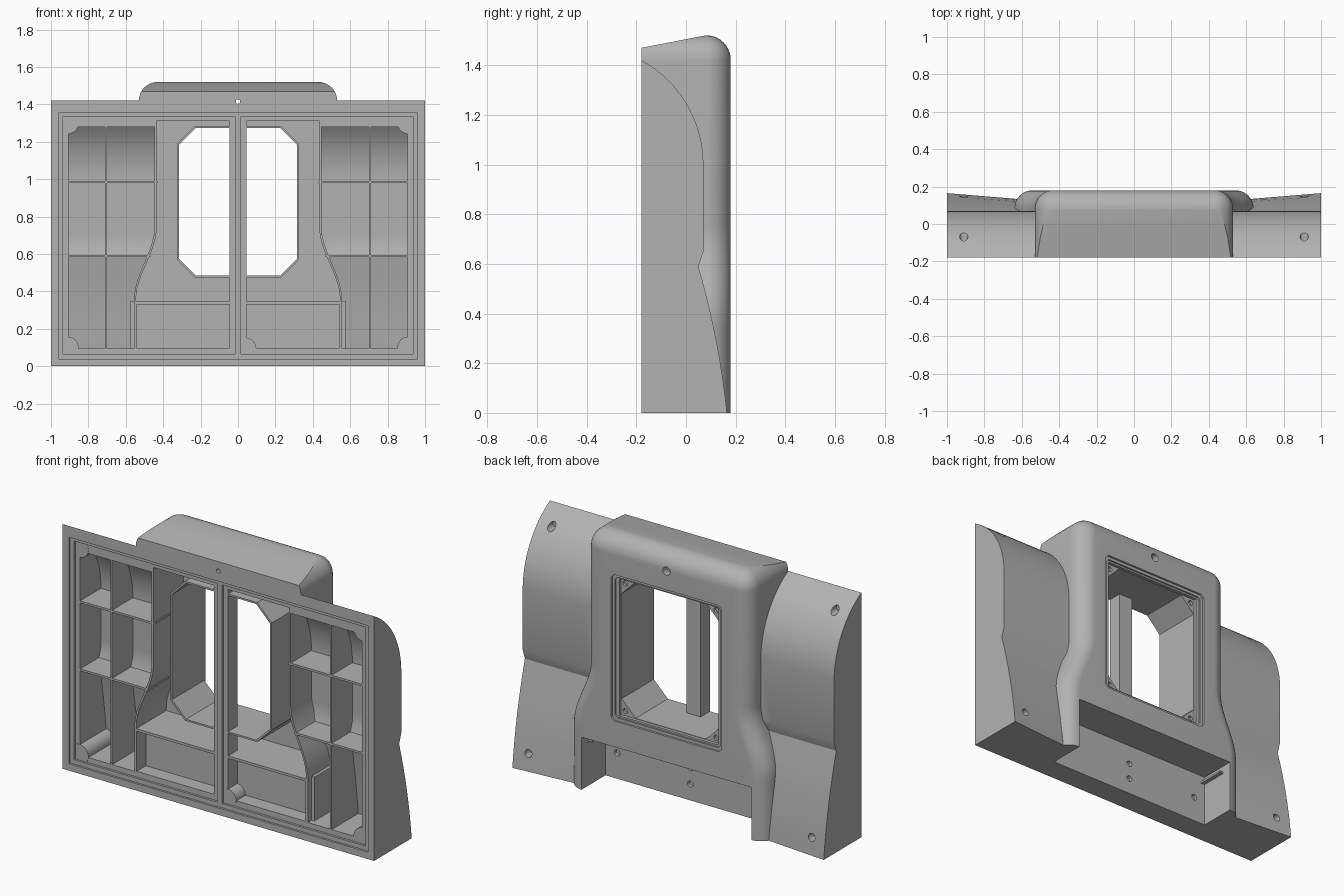
import bpy, bmesh, math

if "Cube" in bpy.data.objects:
    bpy.data.objects.remove(bpy.data.objects["Cube"])

grey = bpy.data.materials.new("plain_grey")
grey.use_nodes = True
grey.diffuse_color = (0.45, 0.45, 0.45, 1)
grey.node_tree.nodes["Principled BSDF"].inputs["Base Color"].default_value = (0.45, 0.45, 0.45, 1)


# ---------- helpers ----------
def loft(name, rings):
    """Closed solid through rings of equal point count."""
    bm = bmesh.new()
    vs = [[bm.verts.new(p) for p in r] for r in rings]
    n = len(rings[0])
    for a, b in zip(vs, vs[1:]):
        for i in range(n):
            j = (i + 1) % n
            bm.faces.new((a[i], a[j], b[j], b[i]))
    bm.faces.new(vs[0])
    bm.faces.new(vs[-1])
    bmesh.ops.recalc_face_normals(bm, faces=bm.faces)
    me = bpy.data.meshes.new(name)
    bm.to_mesh(me)
    bm.free()
    me.materials.append(grey)
    ob = bpy.data.objects.new(name, me)
    bpy.context.collection.objects.link(ob)
    return ob


def prism(name, outline, y0, y1):
    return loft(name, [[(x, y, z) for x, z in outline] for y in (y0, y1)])


def box(name, x0, x1, y0, y1, z0, z1):
    return prism(name, [(x0, z0), (x1, z0), (x1, z1), (x0, z1)], y0, y1)


def rod(name, x, z, r, y0, y1, n=20):
    ring = [(x + r * math.cos(math.tau * i / n), z + r * math.sin(math.tau * i / n)) for i in range(n)]
    return prism(name, ring, y0, y1)


def octagon(h, z0, z1, c):
    return [(h, z0 + c), (h, z1 - c), (h - c, z1), (c - h, z1),
            (-h, z1 - c), (-h, z0 + c), (c - h, z0), (h - c, z0)]


def combine(target, tool, op="DIFFERENCE"):
    m = target.modifiers.new("bool", "BOOLEAN")
    m.operation, m.solver, m.object = op, "EXACT", tool
    bpy.context.view_layer.objects.active = target
    bpy.ops.object.modifier_apply(modifier=m.name)
    bpy.data.objects.remove(tool)


# ---------- shape rules ----------
R = 0.478                                   # radius of the wing's curved top


def body_half(z):
    """Half width of the centre body, flaring toward the legs."""
    t = min(max((0.74 - z) / 0.38, 0), 1)
    return 0.53 + 0.11 * t * t * (3 - 2 * t)


def wing_back(z, x=1.0, skin=0.0):
    """Depth of the wing's back surface at a height."""
    if z <= 0.59:
        t = z / 0.59
        foot = 0.165 if x > 0.9 else 0.132
        return 0.05 + (foot - 0.05) * (1 - 0.52 * t - 0.48 * t * t) - skin
    if z <= 1.0:
        return 0.05 + 0.02 * min((z - 0.59) / 0.06, 1) - skin
    return 0.07 - R + math.sqrt((R - skin) ** 2 - (z - 1) ** 2)


low = [0.59 * i / 8 for i in range(9)] + [0.65]
arc = [1 + R * math.sin(math.radians(72 * i / 20)) for i in range(21)]

# ---------- outer shell ----------
rings = []
for z in [-0.1] + low + arc:
    a, b = wing_back(max(z, 0)), wing_back(max(z, 0), 0.6)
    rings.append([(-1, -0.4, z), (1, -0.4, z), (1, a, z), (0.6, b, z), (-0.6, b, z), (-1, a, z)])
shell = loft("shell", rings)


def body_ring(y, d):
    side = [(body_half(z) - d, z) for z in [-0.1] + [0.34 + 0.42 * i / 16 for i in range(17)]]
    r = 0.1 - d
    side += [(0.43 + r * math.cos(math.pi / 16 * i), 1.42 + r * math.sin(math.pi / 16 * i)) for i in range(9)]
    return [(x, y, z) for x, z in side] + [(-x, y, z) for x, z in reversed(side)]


F = 0.098
fillet = [(0.18 - F + F * math.sin(math.pi / 20 * i), F * (1 - math.cos(math.pi / 20 * i))) for i in range(11)]
body = loft("body", [body_ring(y, d) for y, d in [(-0.4, 0)] + fillet])
combine(body, loft("slope", [[(x, 0.08, 1.52), (x, -0.5, 1.408), (x, -0.5, 1.8), (x, 0.08, 1.8)] for x in (-1, 1)]))
combine(shell, body, "UNION")
combine(shell, box("front_trim", -2, 2, -1, -0.18, -1, 2))
combine(shell, box("base_trim", -2, 2, -1, 1, -1, 0))

# notch between the legs
combine(shell, box("notch", -0.545, 0.545, -0.04, 1, -0.5, 0.305))

# stepped front rim
combine(shell, box("rim_step", -0.96, 0.96, -1, -0.168, 0.04, 1.355))
for s in (-1, 1):
    x0, x1 = sorted((0.015 * s, 0.935 * s))
    combine(shell, box("cover_step", x0, x1, -1, -0.155, 0.065, 1.335))

# hollow wings, centre and lower pockets
zs = [0.095] + [z for z in low if z > 0.12] + [0.7, 0.74] + [z for z in arc if z < 1.27] + [1.28]
for s in (-1, 1):
    rings = []
    for z in zs:
        a, y = s * (body_half(z) - 0.083), wing_back(z, 0.6, 0.035)
        rings.append([(a, -0.4, z), (s * 0.905, -0.4, z), (s * 0.905, y, z), (a, y, z)])
    combine(shell, loft("wing_pocket", rings))
    x0, x1 = sorted((0.045 * s, 0.543 * s))
    combine(shell, box("lower_pocket", x0, x1, -1, -0.07, 0.098, 0.33))
rings = []
for z in [0.345 + 0.4 * i / 16 for i in range(17)] + [1.31]:
    w = body_half(z) - 0.095
    rings.append([(-w, -0.4, z), (w, -0.4, z), (w, 0.12, z), (-w, 0.12, z)])
combine(shell, loft("centre_pocket", rings))

# window opening with stepped rear frame
combine(shell, prism("window", octagon(0.315, 0.485, 1.275, 0.09), -1, 1))
combine(shell, prism("frame_step", octagon(0.355, 0.455, 1.305, 0.02), 0.168, 1))
combine(shell, prism("frame_inner", octagon(0.338, 0.472, 1.288, 0.015), 0.158, 1))
combine(shell, box("frame_seat", -0.318, 0.318, 0.14, 1, 0.482, 1.278))

# screw holes
combine(shell, rod("top_hole", 0, 1.415, 0.012, -1, 1))
combine(shell, rod("top_sink", 0, 1.415, 0.024, 0.14, 1))
for x, z in ((0, 0.095), (0, 0.19), (0.47, 0.15), (-0.47, 0.15)):
    combine(shell, rod("notch_hole", x, z, 0.018, -0.06, 0.1))
for s in (-1, 1):
    for z in (0.51, 1.25):
        combine(shell, rod("frame_hole", s * 0.292, z, 0.015, 0.125, 0.2))
    combine(shell, rod("upper_wing_hole", s * 0.91, 1.335, 0.022, -0.11, 0.3))
    combine(shell, rod("lower_wing_hole", s * 0.91, 0.1, 0.022, 0.1, 0.3))

# ---------- inner parts ----------
parts = [shell]
tube = prism("window_tube", octagon(0.325, 0.475, 1.285, 0.094), -0.155, 0.13)
combine(tube, prism("tube_bore", octagon(0.315, 0.485, 1.275, 0.09), -1, 1))
parts.append(tube)
parts.append(box("centre_post", -0.045, 0.045, -0.155, -0.07, 0.08, 1.32))
parts.append(box("centre_rib", -0.015, 0.015, -0.168, -0.1, 0.05, 1.345))

for s, side in ((1, "left"), (-1, "right")):
    # upright rib following the wing's back
    rings = []
    for z in zs:
        y = wing_back(z, 0.6, 0.018)
        rings.append([(s * x, q, z) for x, q in ((0.7, -0.155), (0.71, -0.155), (0.71, y), (0.7, y))])
    parts.append(loft(side + "_upright_rib", rings))
    # level ribs
    for name, z in (("upper", 0.985), ("lower", 0.59)):
        x0, x1 = sorted((s * (body_half(z) - 0.1), s * 0.92))
        parts.append(box(f"{side}_{name}_level_rib", x0, x1, -0.155, 0.035, z - 0.006, z + 0.006))
    # corner bosses
    for name, z, y in (("upper", 1.3, -0.115), ("lower", 0.1, 0.1)):
        parts.append(rod(f"{side}_{name}_boss", s * 0.91, z, 0.058, -0.156, y, 32))
    # leg stiffener and small ledge inside the notch
    x0, x1 = sorted((s * 0.55, s * 0.575))
    parts.append(box(side + "_leg_stiffener", x0, x1, -0.12, 0.07, 0.09, 0.35))
    x0, x1 = sorted((s * 0.52, s * 0.55))
    parts.append(box(side + "_notch_ledge", x0, x1, -0.05, 0.12, 0.258, 0.27))
parts.append(rod("centre_boss", 0.04, 0.095, 0.058, -0.156, -0.06, 32))

for ob in bpy.context.selected_objects:
    ob.select_set(False)
for ob in parts:
    ob.select_set(True)
bpy.context.view_layer.objects.active = shell
bpy.ops.object.shade_smooth_by_angle(angle=math.radians(28))
